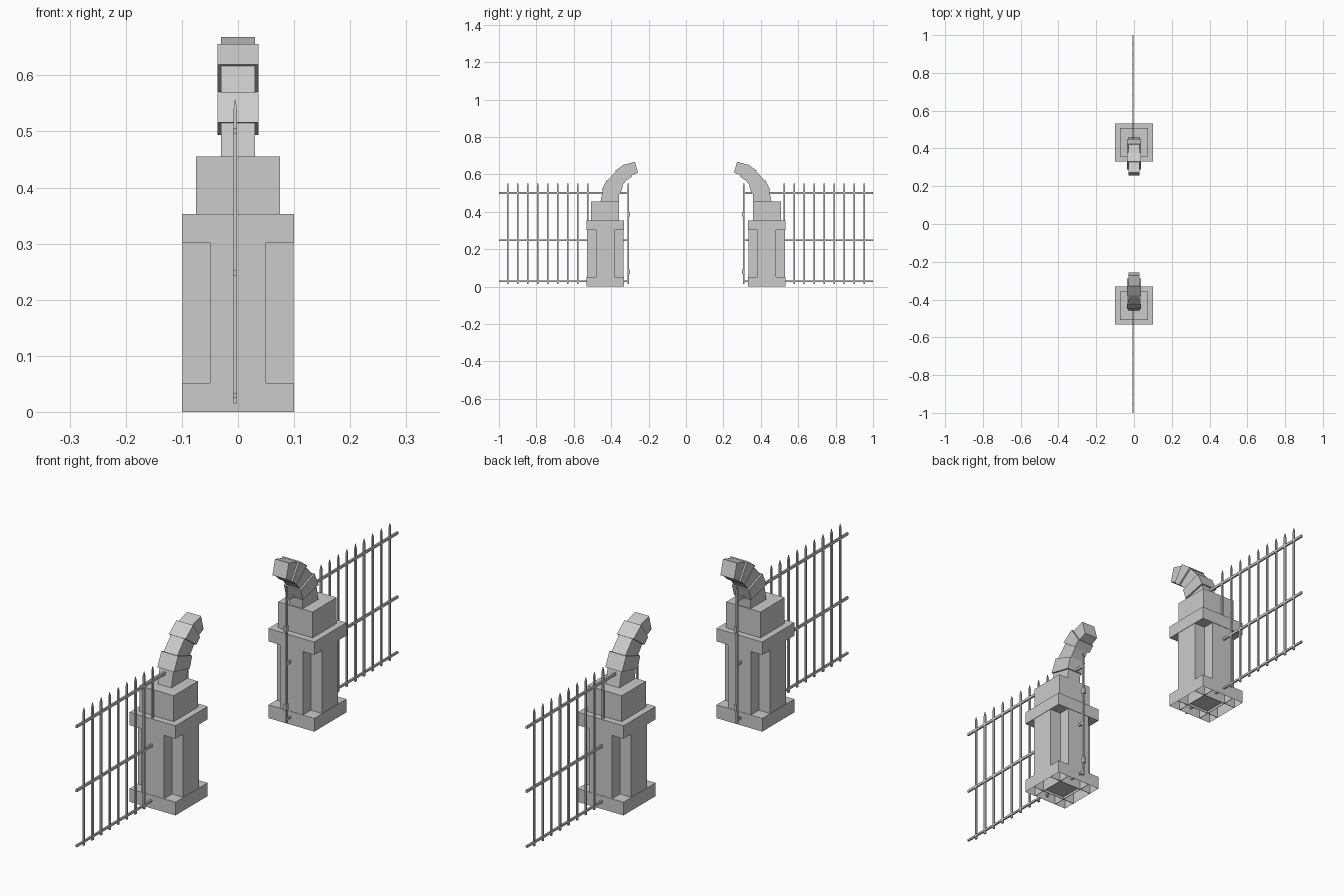
import bpy
import bmesh

default = bpy.data.objects.get("Cube")
if default:
    bpy.data.objects.remove(default, do_unlink=True)

stone = bpy.data.materials.new("grey")
stone.use_nodes = True
GREY = (0.6, 0.6, 0.6, 1)
stone.diffuse_color = GREY
stone.node_tree.nodes["Principled BSDF"].inputs["Base Color"].default_value = GREY

PILLAR_Y = 0.432
FENCE_X = -0.005


def finish(bm, name):
    bmesh.ops.recalc_face_normals(bm, faces=bm.faces)
    mesh = bpy.data.meshes.new(name)
    bm.to_mesh(mesh)
    bm.free()
    mesh.materials.append(stone)
    obj = bpy.data.objects.new(name, mesh)
    bpy.context.collection.objects.link(obj)
    return obj


def loft(bm, bottom, top):
    """Closed solid between two rings with equal point counts."""
    a = [bm.verts.new(p) for p in bottom]
    b = [bm.verts.new(p) for p in top]
    n = len(a)
    for i in range(n):
        j = (i + 1) % n
        bm.faces.new((a[i], a[j], b[j], b[i]))
    return bm.faces.new(a[::-1]), bm.faces.new(b)


def box(bm, x, y, z0, z1, hx, hy):
    ring = [(x - hx, y - hy), (x + hx, y - hy), (x + hx, y + hy), (x - hx, y + hy)]
    return loft(bm, [(*p, z0) for p in ring], [(*p, z1) for p in ring])


def pillar(side, s):
    cy = s * PILLAR_Y
    # Hollow base, open underneath, with crossing ribs
    bm = bmesh.new()
    floor, _ = box(bm, 0, cy, 0, 0.052, 0.1, 0.1)
    bm.faces.remove(floor)
    finish(bm, side + "_base")
    bm = bmesh.new()
    for d in (-0.05, 0.05):
        box(bm, d, cy, 0, 0.05, 0.001, 0.099)
        box(bm, 0, cy + d, 0, 0.05, 0.099, 0.001)
    box(bm, 0, cy, 0.01, 0.014, 0.049, 0.049)
    finish(bm, side + "_base_ribs")
    # Cross-shaped shaft
    bm = bmesh.new()
    w, r = 0.05, 0.0985
    cross = [(r, -w), (r, w), (w, w), (w, r), (-w, r), (-w, w),
             (-r, w), (-r, -w), (-w, -w), (-w, -r), (w, -r), (w, -w)]
    loft(bm, [(x, cy + y, 0.052) for x, y in cross],
         [(x, cy + y, 0.302) for x, y in cross])
    finish(bm, side + "_shaft")
    # Cap slab and upper block
    bm = bmesh.new()
    box(bm, 0, cy, 0.302, 0.353, 0.1, 0.1)
    finish(bm, side + "_cap")
    bm = bmesh.new()
    box(bm, 0, cy, 0.353, 0.455, 0.075, 0.075)
    finish(bm, side + "_block")


# Outer and inner (distance, height) at each joint of the curved arm
JOINTS = [((0.457, 0.455), (0.36, 0.455)), ((0.445, 0.515), (0.357, 0.495)),
          ((0.42, 0.568), (0.342, 0.54)), ((0.375, 0.617), (0.315, 0.573)),
          ((0.328, 0.652), (0.29, 0.595)), ((0.273, 0.668), (0.257, 0.61))]


def arm(side, s):
    bm = bmesh.new()
    for i in range(len(JOINTS) - 1):
        wide = i % 2
        hw = 0.0365 if wide else 0.03
        grow = 0.06 if wide else 0
        rings = []
        for (oy, oz), (iy, iz) in JOINTS[i:i + 2]:
            dy, dz = (oy - iy) * grow, (oz - iz) * grow
            o, n = (s * (oy + dy), oz + dz), (s * (iy - dy), iz - dz)
            rings.append([(-hw, *o), (hw, *o), (hw, *n), (-hw, *n)])
        loft(bm, *rings)
    finish(bm, side + "_curved_arm")


def fence(side, s):
    # Rails
    bm = bmesh.new()
    for z, h in ((0.03, 0.004), (0.248, 0.005), (0.5, 0.005)):
        box(bm, FENCE_X, s * 0.655, z - h, z + h, 0.0035, 0.345)
    finish(bm, side + "_rails")
    # Pointed pickets, skipping those swallowed by the pillar
    bm = bmesh.new()
    for k in [*range(9), 12]:
        y = s * (0.952 - k * 0.0535)
        box(bm, FENCE_X, y, 0.015, 0.54, 0.003, 0.004)
        ring = [(-1, -1), (1, -1), (1, 1), (-1, 1)]
        loft(bm, [(FENCE_X + a * 0.003, y + b * 0.004, 0.54) for a, b in ring],
             [(FENCE_X + a * 0.0005, y + b * 0.0005, 0.557) for a, b in ring])
    finish(bm, side + "_pickets")
    # Hinges on the end post
    bm = bmesh.new()
    for z in (0.08, 0.388):
        box(bm, FENCE_X, s * 0.306, z - 0.012, z + 0.012, 0.005, 0.007)
    finish(bm, side + "_hinges")


for side, s in (("front", -1), ("back", 1)):
    pillar(side, s)
    arm(side, s)
    fence(side, s)
